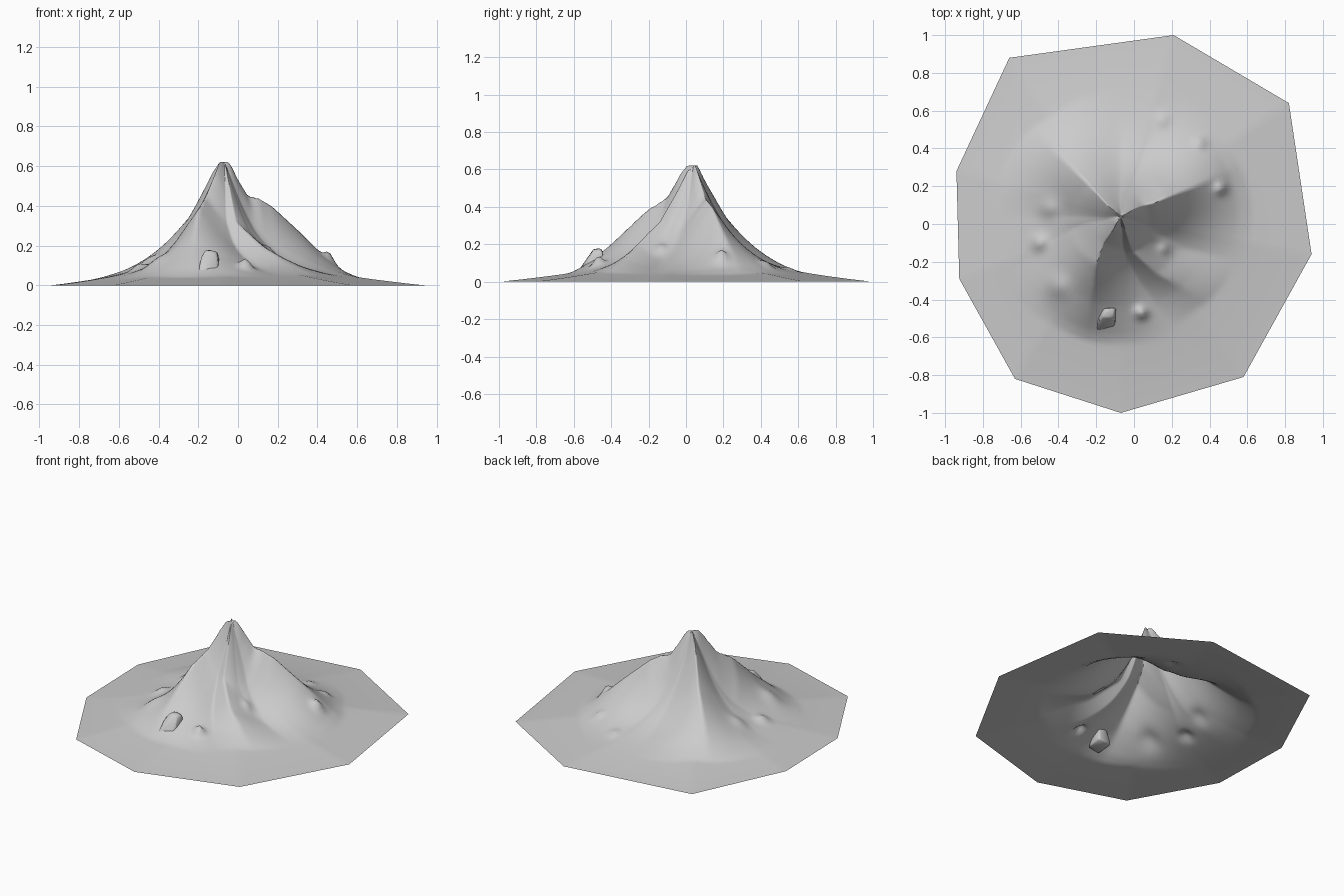
import bpy, bmesh, math
from mathutils import Vector

cube = bpy.data.objects.get("Cube")
if cube:
    bpy.data.objects.remove(cube)

stone = bpy.data.materials.new("grey stone")
stone.use_nodes = True
GREY = (0.6, 0.6, 0.6, 1)
stone.diffuse_color = GREY
stone.node_tree.nodes["Principled BSDF"].inputs["Base Color"].default_value = GREY

PEAK = Vector((-0.07, 0.04))
SPOKES, RINGS = 180, 56

# Nine-sided edge of the ground
OUTLINE = [Vector(p) for p in ((0.94, -0.16), (0.82, 0.64), (0.21, 1), (-0.66, 0.88),
           (-0.94, 0.28), (-0.925, -0.29), (-0.63, -0.82), (-0.07, -1), (0.58, -0.81))]

# Crest lines of the ridges, outward from the peak, with the angle each side spans
RIDGES = [
    # north-east
    (0.85, [(-0.05, 0.05, 0.61), (-0.03, 0.06, 0.585), (0, 0.08, 0.53), (0.05, 0.1, 0.45),
            (0.1, 0.11, 0.44), (0.17, 0.14, 0.4), (0.32, 0.2, 0.26), (0.5, 0.28, 0.08)]),
    # south-west
    (0.85, [(-0.09, 0.01, 0.61), (-0.11, -0.03, 0.57), (-0.16, -0.1, 0.45),
            (-0.2, -0.21, 0.38), (-0.23, -0.4, 0.2), (-0.25, -0.56, 0.07)]),
    # north-west
    (0.8, [(-0.09, 0.06, 0.61), (-0.13, 0.09, 0.56), (-0.24, 0.21, 0.35),
           (-0.35, 0.32, 0.22), (-0.46, 0.43, 0.1)]),
    # south-east spur
    (0.5, [(-0.06, 0.01, 0.58), (-0.01, -0.14, 0.32), (0.12, -0.26, 0.2),
           (0.25, -0.33, 0.12), (0.38, -0.41, 0.05)]),
]

# Small knobs: x, y, height, radius
KNOBS = [(-0.08, 0.03, 0.02, 0.06), (0.04, -0.47, 0.045, 0.03), (0.16, -0.13, 0.02, 0.03),
         (0.46, 0.19, 0.04, 0.03), (0.35, 0.43, 0.02, 0.03), (0.15, 0.55, 0.015, 0.035),
         (-0.5, -0.1, 0.025, 0.04), (-0.45, 0.08, 0.02, 0.05), (-0.4, -0.33, 0.025, 0.06)]


def edge_distance(direction):
    """Distance from the peak to the straight-sided outline."""
    for a, b in zip(OUTLINE, OUTLINE[1:] + OUTLINE[:1]):
        side = b - a
        cross = direction.cross(side)
        if abs(cross) > 1e-9:
            dist = (a - PEAK).cross(side) / cross
            along = (a - PEAK).cross(direction) / cross
            if dist > 0 and -1e-6 <= along <= 1 + 1e-6:
                return dist


def turn(a, b):
    """Unsigned angle between two headings."""
    return abs((a - b + math.pi) % (2 * math.pi) - math.pi)


def crest_at(crest, r):
    """Point of a crest line at distance r from the peak."""
    points = [Vector(c) for c in crest]
    reach = [(c.xy - PEAK).length for c in points]
    if r <= reach[0]:
        return points[0]
    for a, b, ra, rb in zip(points, points[1:], reach, reach[1:]):
        if r <= rb:
            return a.lerp(b, (r - ra) / (rb - ra))
    return points[-1] - Vector((0, 0, (r - reach[-1]) * 0.6))


def height(p, t, angle):
    if t >= 1:
        return 0
    # Concave cone over a falling apron, hollowed to the south-east
    r = (p - PEAK).length
    hollow = 0.15 * math.exp(-(turn(angle, -0.35) / 0.45) ** 2) * min(1, r * 6)
    base = 0.47 * math.exp(-(r / 0.19) ** 1.3) * (1 - hollow) + 0.13 * (1 - t) ** 1.1
    # Ridges rise out of it and fade to both sides
    rise = 0
    for span, crest in RIDGES:
        c = crest_at(crest, r)
        heading = math.atan2(c.y - PEAK.y, c.x - PEAK.x)
        fade = max(0, 1 - turn(angle, heading) / span) ** 1.4
        rise = max(rise, (c.z - base) * fade)
    z = base + rise
    for x, y, h, radius in KNOBS:
        z += h * math.exp(-((p.x - x) ** 2 + (p.y - y) ** 2) / (radius * radius))
    return min(z, 0.62)


def add_object(name, bm, smooth):
    mesh = bpy.data.meshes.new(name)
    bm.to_mesh(mesh)
    bm.free()
    mesh.materials.append(stone)
    obj = bpy.data.objects.new(name, mesh)
    bpy.context.collection.objects.link(obj)
    bpy.ops.object.select_all(action="DESELECT")
    obj.select_set(True)
    bpy.context.view_layer.objects.active = obj
    bpy.ops.object.shade_smooth_by_angle(angle=math.radians(smooth))


# Spoke angles, with the nearest spoke moved onto each outline corner
angles = [2 * math.pi * i / SPOKES for i in range(SPOKES)]
for corner in OUTLINE:
    d = corner - PEAK
    a = math.atan2(d.y, d.x) % (2 * math.pi)
    angles[round(a / (2 * math.pi) * SPOKES) % SPOKES] = a

# Mountain: an open sheet of rings around the peak
bm = bmesh.new()
top = bm.verts.new((*PEAK, 0.62))
spokes = []
for a in angles:
    d = Vector((math.cos(a), math.sin(a)))
    reach = edge_distance(d)
    spoke = []
    for i in range(1, RINGS + 1):
        t = (i / RINGS) ** 1.2
        p = PEAK + d * reach * t
        spoke.append(bm.verts.new((*p, height(p, t, a))))
    spokes.append(spoke)
for s, n in zip(spokes, spokes[1:] + spokes[:1]):
    bm.faces.new((top, s[0], n[0]))
    for i in range(RINGS - 1):
        bm.faces.new((s[i], s[i + 1], n[i + 1], n[i]))
add_object("mountain", bm, 80)

# Boulder on the front slope: a leaning block with a rounded top
bm = bmesh.new()
for x, y, z in ((-0.2, -0.575, 0.06), (-0.1, -0.555, 0.06), (-0.19, -0.44, 0.06),
                (-0.085, -0.43, 0.06), (-0.19, -0.52, 0.125), (-0.1, -0.51, 0.125),
                (-0.17, -0.495, 0.175), (-0.11, -0.495, 0.17), (-0.15, -0.45, 0.18),
                (-0.1, -0.45, 0.165)):
    bm.verts.new((x, y, z))
bmesh.ops.convex_hull(bm, input=bm.verts)
bmesh.ops.bevel(bm, geom=bm.edges[:], offset=0.008, segments=2, profile=0.5, affect="EDGES")
add_object("boulder", bm, 60)
